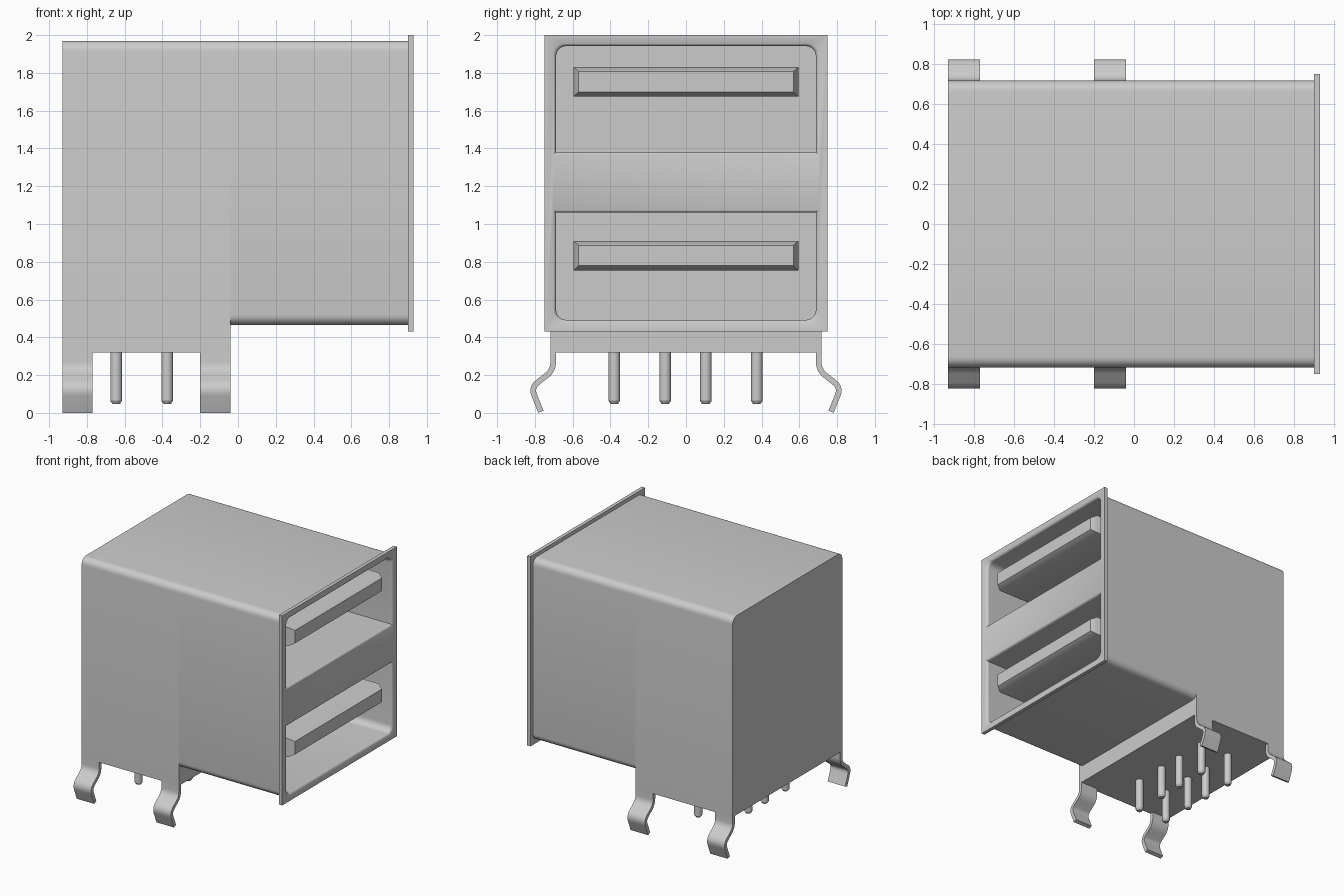
import bpy, bmesh, math
from mathutils import Vector

if "Cube" in bpy.data.objects:
    bpy.data.objects.remove(bpy.data.objects["Cube"], do_unlink=True)

metal = bpy.data.materials.new("light grey metal")
metal.use_nodes = True
metal.diffuse_color = (0.6, 0.6, 0.6, 1)
metal.node_tree.nodes["Principled BSDF"].inputs["Base Color"].default_value = (0.6, 0.6, 0.6, 1)


def loft(name, rings):
    """Closed solid through a list of equal-length point rings."""
    bm = bmesh.new()
    loops = [[bm.verts.new(p) for p in ring] for ring in rings]
    n = len(loops[0])
    for a, b in zip(loops, loops[1:]):
        for i in range(n):
            j = (i + 1) % n
            bm.faces.new((a[i], a[j], b[j], b[i]))
    bm.faces.new(loops[0][::-1])
    bm.faces.new(loops[-1])
    bmesh.ops.recalc_face_normals(bm, faces=bm.faces)
    mesh = bpy.data.meshes.new(name)
    bm.to_mesh(mesh)
    bm.free()
    mesh.materials.append(metal)
    obj = bpy.data.objects.new(name, mesh)
    bpy.context.collection.objects.link(obj)
    return obj


def outline(half, z0, z1, r_low=0, r_top=0, steps=6):
    """Rectangle in y and z with separate radii for lower and upper corners."""
    pts = []
    for sy, top, start in ((1, 0, 270), (1, 1, 0), (-1, 1, 90), (-1, 0, 180)):
        r = r_top if top else r_low
        cy, cz = sy * (half - r), (z1 - r if top else z0 + r)
        for k in range(steps + 1 if r else 1):
            a = math.radians(start + 90 * k / steps)
            pts.append((cy + r * math.cos(a), cz + r * math.sin(a)))
    return pts


def at_x(x, pts):
    return [(x, y, z) for y, z in pts]


def prism(name, pts, x0, x1):
    return loft(name, [at_x(x0, pts), at_x(x1, pts)])


def activate(obj):
    bpy.ops.object.select_all(action='DESELECT')
    obj.select_set(True)
    bpy.context.view_layer.objects.active = obj


def cut(obj, cutter):
    mod = obj.modifiers.new("cut", 'BOOLEAN')
    mod.operation, mod.solver, mod.object = 'DIFFERENCE', 'EXACT', cutter
    activate(obj)
    bpy.ops.object.modifier_apply(modifier=mod.name)


# Shell: tall rear housing, shorter port housing and front flange
W, STEP, BACK = 0.718, -0.04, -0.93
parts = [prism("rear_housing", outline(W, 0.32, 1.97, 0, 0.055), BACK, STEP)]
port_housing = prism("port_housing", outline(W, 0.465, 1.97, 0.055, 0.055), STEP, 0.91)
flange = prism("front_flange", outline(0.75, 0.43, 2.0), 0.90, 0.93)
parts += [port_housing, flange]

# Two openings with flared lips; rounded corners face away from the divider
FLARE = ((0.0, 0), (0.914, 0), (0.921, 0.003), (0.927, 0.008), (0.93, 0.013), (0.95, 0.013))
for z0, z1, r_low, r_top in ((1.38, 1.942, 0, 0.055), (0.492, 1.06, 0.055, 0)):
    cutter = loft("opening_cutter", [at_x(x, outline(0.688 + o, z0 - o, z1 + o, r_low, r_top))
                                     for x, o in FLARE])
    cutter.hide_render = True
    cut(port_housing, cutter)
    cut(flange, cutter)
    bpy.data.objects.remove(cutter, do_unlink=True)

# Contact tongues with chamfered tips
for label, z in (("upper", 1.675), ("lower", 0.755)):
    body = outline(0.595, z, z + 0.155)
    tip = outline(0.568, z + 0.025, z + 0.132)
    parts.append(loft(label + "_tongue", [at_x(-0.02, body), at_x(0.875, body), at_x(0.92, tip)]))


# Bent spring legs: strip swept along a path with rounded bends
def rounded_path(corners, d=0.045, steps=6):
    pts = [corners[0]]
    for a, b, c in zip(corners, corners[1:], corners[2:]):
        p, q = b + (a - b).normalized() * d, b + (c - b).normalized() * d
        for k in range(steps + 1):
            t = k / steps
            pts.append(p * (1 - t) ** 2 + b * 2 * t * (1 - t) + q * t * t)
    return pts + [corners[-1]]


def strip(path, half):
    left, right = [], []
    for i, p in enumerate(path):
        d = (path[min(i + 1, len(path) - 1)] - path[max(i - 1, 0)]).normalized()
        side = Vector((-d.y, d.x)) * half
        left.append(p + side)
        right.append(p - side)
    return left + right[::-1]


leg = strip(rounded_path([Vector(p) for p in
            ((0.703, 0.33), (0.703, 0.225), (0.82, 0.135), (0.768, 0.006))]), 0.015)
for side, s in (("left", 1), ("right", -1)):
    for place, x0 in (("rear", BACK), ("front", -0.2)):
        parts.append(prism(f"{place}_{'back' if s > 0 else 'near'}_leg",
                           [(s * p.x, p.y) for p in leg], x0, x0 + 0.16))

# Solder pins with chamfered ends
for x in (-0.645, -0.375):
    for y in (-0.38, -0.11, 0.105, 0.375):
        rings = [[(x + r * math.cos(k * math.tau / 20), y + r * math.sin(k * math.tau / 20), z)
                  for k in range(20)]
                 for z, r in ((0.34, 0.031), (0.065, 0.031), (0.048, 0.02))]
        parts.append(loft("solder_pin", rings))

# Smooth the rounded bends, keep the corners sharp
for obj in parts:
    activate(obj)
    bpy.ops.object.shade_smooth_by_angle(angle=math.radians(32))
